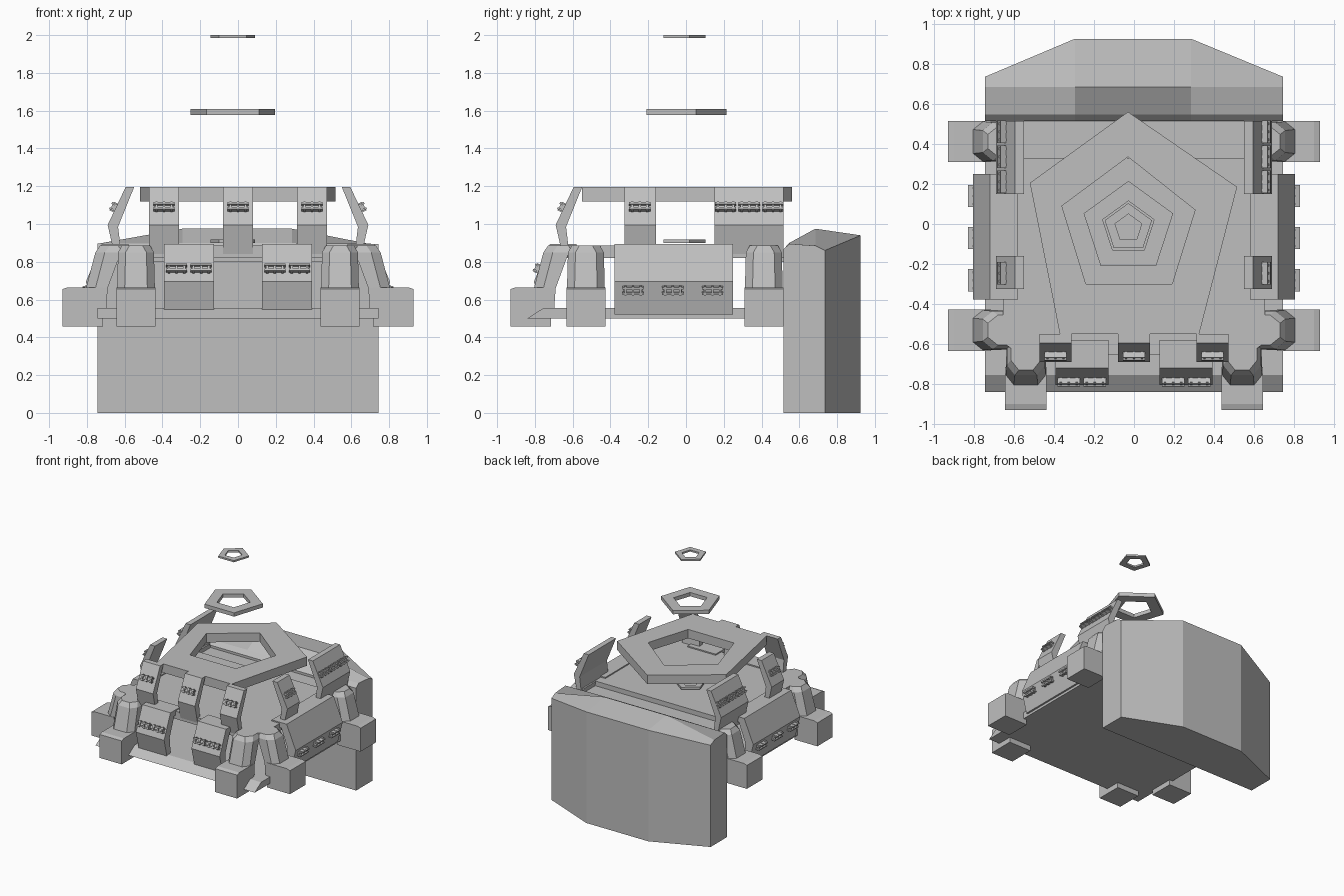
import bpy, bmesh, math
from mathutils import Vector

cube = bpy.data.objects.get("Cube")
if cube:
    bpy.data.objects.remove(cube, do_unlink=True)

grey = bpy.data.materials.new("stone_grey")
grey.use_nodes = True
grey.diffuse_color = (0.52, 0.52, 0.52, 1)
grey.node_tree.nodes["Principled BSDF"].inputs["Base Color"].default_value = (0.52, 0.52, 0.52, 1)


def finish(name, bm):
    bmesh.ops.recalc_face_normals(bm, faces=bm.faces)
    mesh = bpy.data.meshes.new(name)
    bm.to_mesh(mesh)
    bm.free()
    mesh.materials.append(grey)
    obj = bpy.data.objects.new(name, mesh)
    bpy.context.collection.objects.link(obj)
    return obj


def add_loft(bm, sections, closed=False):
    """Skin equal-length point loops; cap the ends or join them in a ring."""
    rings = [[bm.verts.new(p) for p in s] for s in sections]
    n = len(rings[0])
    pairs = list(zip(rings, rings[1:]))
    if closed:
        pairs.append((rings[-1], rings[0]))
    else:
        bm.faces.new(rings[0])
        bm.faces.new(rings[-1])
    for a, b in pairs:
        for i in range(n):
            j = (i + 1) % n
            bm.faces.new((a[i], a[j], b[j], b[i]))


def loft(name, sections, closed=False):
    bm = bmesh.new()
    add_loft(bm, sections, closed)
    return finish(name, bm)


def place(side, s, d, z):
    """s runs along a wall, d is the distance outwards from the centre."""
    return {"front": (s, -d, z), "left": (d, s, z), "right": (-d, s, z)}[side]


def panel(name, side, profile, s0, s1):
    return loft(name, [[place(side, s, d, z) for d, z in profile] for s in (s0, s1)])


def lamp(name, side, a, b, t, s):
    """Bracketed lamp bar lying on the profile edge from a to b."""
    a, b = Vector(a), Vector(b)
    along = (b - a).normalized()
    out = Vector((along.y, -along.x))
    if out.x < 0:
        out = -out
    mid = a.lerp(b, t)
    bm = bmesh.new()

    def bar(u0, u1, n0, n1, s0, s1):
        rect = [mid + along * u + out * n for u, n in ((u0, n0), (u1, n0), (u1, n1), (u0, n1))]
        add_loft(bm, [[place(side, s + k, p.x, p.y) for p in rect] for k in (s0, s1)])

    bar(-0.02, 0.02, -0.01, 0.01, -0.05, 0.05)
    for u in (-0.02, 0.01):
        bar(u, u + 0.01, 0, 0.03, -0.056, 0.056)
    for k in (-0.04, 0, 0.04):
        bar(-0.025, 0.025, 0, 0.024, k - 0.006, k + 0.006)
    finish(name, bm)


# Base plate with a sloping front lip
loft("base_plate", [[(x, y, z) for y, z in ((-0.84, 0.5), (-0.755, 0.555), (0.53, 0.555), (0.53, 0.5))]
                    for x in (-0.745, 0.745)])

# Rear wall, thicker and taller in the middle
end = [(0.515, 0), (0.515, 0.865), (0.547, 0.895), (0.685, 0.885), (0.735, 0.86), (0.735, 0)]
middle = [(0.515, 0), (0.515, 0.865), (0.547, 0.9), (0.685, 0.975), (0.925, 0.94), (0.925, 0)]
loft("rear_wall", [[(x, y, z) for y, z in prof] for x, prof in
                   ((-0.745, end), (-0.295, middle), (0.285, middle), (0.745, end))])

# Raised deck with clipped front corners, and its lower rear strip
half = [(0.57, -0.655), (0.655, -0.59), (0.655, 0.33)]
outline = half + [(-x, y) for x, y in reversed(half)]
loft("upper_deck", [[(x, y, z) for x, y in outline] for z in (0.82, 0.885)])
loft("rear_deck", [[(x, y, z) for x, y in ((-0.63, 0.33), (0.63, 0.33), (0.63, 0.52), (-0.63, 0.52))]
                   for z in (0.8, 0.845)])


# Five-sided roof and floating rings
def ring(name, outer, inner, z0, z1):
    loft(name, [[(x, y, z) for x, y in loop] for loop, z in
                ((outer, z0), (outer, z1), (inner, z1), (inner, z0))], closed=True)


def pentagon(r):
    turns = [math.radians(90 + 72 * i) for i in range(5)]
    return [(-0.028 + r * math.cos(a), -0.02 + r * math.sin(a)) for a in turns]


roof_outer = [(-0.03, 0.56), (-0.52, 0.205), (-0.37, -0.55), (0.325, -0.55), (0.515, 0.185)]
roof_inner = [(-0.03, 0.335), (-0.36, 0.09), (-0.24, -0.3), (0.19, -0.3), (0.305, 0.07)]
ring("roof", roof_outer, roof_inner, 1.12, 1.195)
ring("floating_ring_middle", pentagon(0.235), pentagon(0.135), 1.578, 1.61)
ring("floating_ring_top", pentagon(0.124), pentagon(0.07), 1.986, 2.0)
ring("floating_ring_low", pentagon(0.124), pentagon(0.07), 0.9, 0.918)

# Bent armour panels
upper = [(0.55, 1.195), (0.595, 1.195), (0.69, 0.995), (0.65, 0.82), (0.615, 0.82), (0.635, 0.985)]
lower = [(0.58, 0.895), (0.72, 0.895), (0.805, 0.695), (0.76, 0.52), (0.715, 0.52), (0.73, 0.69),
         (0.67, 0.85), (0.58, 0.85)]

for i, s in enumerate((-0.392, 0, 0.392)):
    panel(f"front_upper_panel_{i}", "front", upper, s - 0.08, s + 0.08)
    lamp(f"front_upper_lamp_{i}", "front", upper[1], upper[2], 0.55, s)

for side, sign in (("right", -1), ("left", 1)):
    s = 0.26 * sign
    panel(f"front_lower_panel_{side}", "front", lower, s - 0.132, s + 0.132)
    for i, k in enumerate((-0.065, 0.065)):
        lamp(f"front_lower_lamp_{side}_{i}", "front", lower[1], lower[2], 0.67, s + k)

    panel(f"side_upper_panel_small_{side}", side, upper, -0.325, -0.16)
    lamp(f"side_upper_lamp_small_{side}", side, upper[1], upper[2], 0.55, -0.245)
    panel(f"side_upper_panel_wide_{side}", side, upper, 0.15, 0.515)
    for i in range(3):
        lamp(f"side_upper_lamp_wide_{side}_{i}", side, upper[1], upper[2], 0.55, 0.21 + 0.125 * i)

    panel(f"side_lower_panel_{side}", side, lower, -0.378, 0.25)
    for i in range(3):
        lamp(f"side_lower_lamp_{side}_{i}", side, lower[2], lower[3], 0.25, -0.28 + 0.21 * i)


# Leaning buttress with a block foot
def buttress(name, side, s):
    levels = ((0.52, 0.70, 0.83, 0.1), (0.66, 0.69, 0.805, 0.1),
              (0.85, 0.62, 0.755, 0.095), (0.885, 0.61, 0.73, 0.075))
    sections = []
    for z, d0, d1, w in levels:
        section = [(-w, d0), (-w, d1 - 0.05), (-w + 0.04, d1), (w - 0.04, d1), (w, d1 - 0.05), (w, d0)]
        sections.append([place(side, s + k, d, z) for k, d in section])
    loft(f"{name}_post", sections)
    foot = [(0.715, 0.457), (0.93, 0.457), (0.93, 0.655), (0.9, 0.665), (0.715, 0.665)]
    panel(f"{name}_foot", side, foot, s - 0.103, s + 0.103)


for side, sign in (("right", -1), ("left", 1)):
    buttress(f"front_buttress_{side}", "front", 0.54 * sign)
    buttress(f"side_front_buttress_{side}", side, -0.53)
    buttress(f"side_rear_buttress_{side}", side, 0.412)
